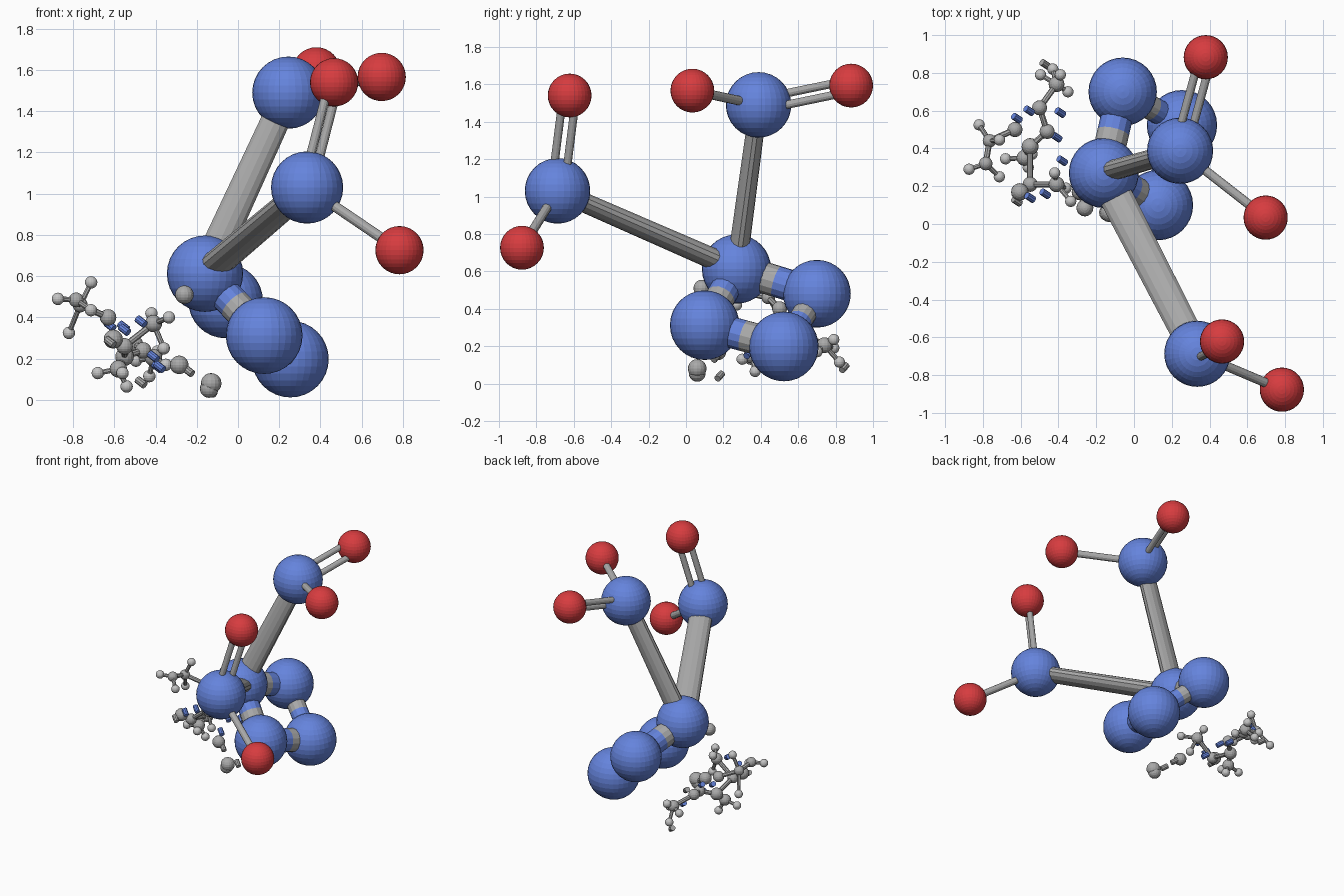
import bpy, bmesh
from mathutils import Vector, Matrix

if "Cube" in bpy.data.objects:
    bpy.data.objects.remove(bpy.data.objects["Cube"])

def mat(name, col):
    m = bpy.data.materials.new(name)
    m.diffuse_color = (*col, 1)
    m.use_nodes = True
    m.node_tree.nodes["Principled BSDF"].inputs["Base Color"].default_value = m.diffuse_color
    return m

BLUE = mat("blue", (0.13, 0.23, 0.72))
RED = mat("red", (0.68, 0.045, 0.05))
GREY = mat("grey", (0.40, 0.40, 0.40))
LIGHT = mat("light_grey", (0.55, 0.55, 0.55))

def finish(bm, name, mats):
    me = bpy.data.meshes.new(name)
    bm.to_mesh(me)
    bm.free()
    for m in mats:
        me.materials.append(m)
    ob = bpy.data.objects.new(name, me)
    bpy.context.collection.objects.link(ob)
    return ob

def ball(name, p, r, m, seg=32, rings=16):
    bm = bmesh.new()
    bmesh.ops.create_uvsphere(bm, u_segments=seg, v_segments=rings, radius=r,
                              matrix=Matrix.Translation(p))
    finish(bm, name, [m])

def rod(name, a, b, r1, m, r2=None, wide=(0.31, 0.52, 0.2), flat=1.0, seg=14):
    """Rod from a to b; 'wide' sets the broad axis, 'flat' squeezes the other."""
    a, b = Vector(a), Vector(b)
    z = (b - a).normalized()
    x = Vector(wide)
    x = (x - z * x.dot(z)).normalized()
    y = z.cross(x)
    M = Matrix((x, y * flat, z)).transposed().to_4x4()
    M.translation = (a + b) / 2
    bm = bmesh.new()
    bmesh.ops.create_cone(bm, cap_ends=True, segments=seg, radius1=r1,
                          radius2=r2 or r1, depth=(b - a).length, matrix=M)
    finish(bm, name, [m])

# large blue atoms
A, B, C = Vector((-.16, .27, .612)), Vector((.335, -.687, 1.03)), Vector((.244, .388, 1.49))
D, E, F = Vector((-.06, .70, .48)), Vector((.254, .523, .198)), Vector((.127, .10, .312))
for n, p, r in [("hub", A, .185), ("low_arm", B, .175), ("high_arm", C, .175),
                ("ring_back", D, .181), ("ring_right", E, .186), ("ring_front", F, .186)]:
    ball("blue_atom_" + n, p, r, BLUE)

# wide tapered arms
rod("high_arm_bond", A, C, .08, GREY, .07, wide=(.88, 0, -.4), flat=.68)
rod("low_arm_bond", A, B, .092, GREY, .082, wide=(.89, .46, 0), flat=.62)

# ring bonds, half blue and half grey
for n, a, b, r in [("hub_front", A, F, .08), ("front_right", F, E, .085),
                   ("right_back", E, D, .065), ("back_hub", D, A, .085)]:
    a1, b1 = a, b
    mid = (a1 + b1) / 2
    rod("ring_bond_" + n + "_blue", a1, mid, r, BLUE)
    rod("ring_bond_" + n + "_grey", mid, b1, r, GREY)

# red atoms with single or double bonds
for n, base, p, sep in [("high_back", C, (.38, .883, 1.593), (.033, 0, -.031)),
                        ("high_front", C, (.697, .034, 1.566), None),
                        ("low_top", B, (.466, -.622, 1.54), (.021, .034, -.008)),
                        ("low_side", B, (.783, -.877, .726), None)]:
    p = Vector(p)
    ball("red_atom_" + n, p, .117, RED)
    if sep:
        s = Vector(sep)
        rod("double_bond_" + n + "_1", base + s, p + s, .022, GREY, seg=12)
        rod("double_bond_" + n + "_2", base - s, p - s, .022, GREY, seg=12)
    else:
        rod("single_bond_" + n, base, p, .025, GREY, seg=12)

# small side cluster: carbon balls
carbons = [
    (-.765, .44, .46, .036), (-.785, .32, .485, .036), (-.63, .50, .40, .04),
    (-.50, .615, .27, .04), (-.46, .49, .24, .04), (-.41, .74, .205, .042),
    (-.55, .41, .21, .045), (-.58, .35, .15, .042), (-.55, .21, .26, .04),
    (-.605, .17, .295, .046), (-.41, .21, .37, .042), (-.285, .17, .17, .045),
    (-.26, .085, .51, .045), (-.13, .06, .08, .05), (-.14, .06, .055, .045)]
for i, (x, y, z, r) in enumerate(carbons):
    ball(f"small_grey_atom_{i}", (x, y, z), r, GREY, 16, 10)
P = [Vector(c[:3]) for c in carbons]

# links between neighbouring carbons
for i, j in [(0, 1), (0, 2), (3, 4), (3, 5), (4, 6), (6, 7), (6, 8), (8, 9), (8, 10)]:
    rod(f"small_bond_{i}_{j}", P[i], P[j], .016, GREY, seg=8)

# light end atoms, each tied to its carbon
ends = [(1, -.873, .29, .49), (1, -.713, .25, .435), (0, -.82, .525, .325),
        (0, -.712, .445, .57), (5, -.43, .82, .115), (5, -.35, .70, .17),
        (5, -.39, .79, .235), (5, -.495, .79, .19), (7, -.68, .345, .13),
        (7, -.54, .37, .065), (7, -.56, .30, .13), (10, -.42, .27, .42),
        (10, -.335, .12, .40), (10, -.36, .19, .25)]
for i, (c, x, y, z) in enumerate(ends):
    ball(f"end_atom_{i}", (x, y, z), .03, LIGHT, 16, 10)
    rod(f"end_bond_{i}", P[c], (x, y, z), .013, GREY, seg=8)

# loose blue and grey bond stubs
stubs = [(-.555, .60, .355, BLUE), (-.47, .16, .38, BLUE), (-.39, .59, .16, BLUE),
         (-.41, .46, .21, BLUE), (-.62, .56, .36, BLUE), (-.55, .14, .34, BLUE),
         (-.38, .335, .16, BLUE), (-.24, .16, .14, GREY), (-.13, .18, .04, GREY),
         (-.62, .12, .28, GREY), (-.47, .845, .085, GREY)]
for i, (x, y, z, m) in enumerate(stubs):
    c, h = Vector((x, y, z)), Vector((.018, -.012, -.014))
    rod(f"stub_{i}", c - h, c + h, .019, m, seg=10)
